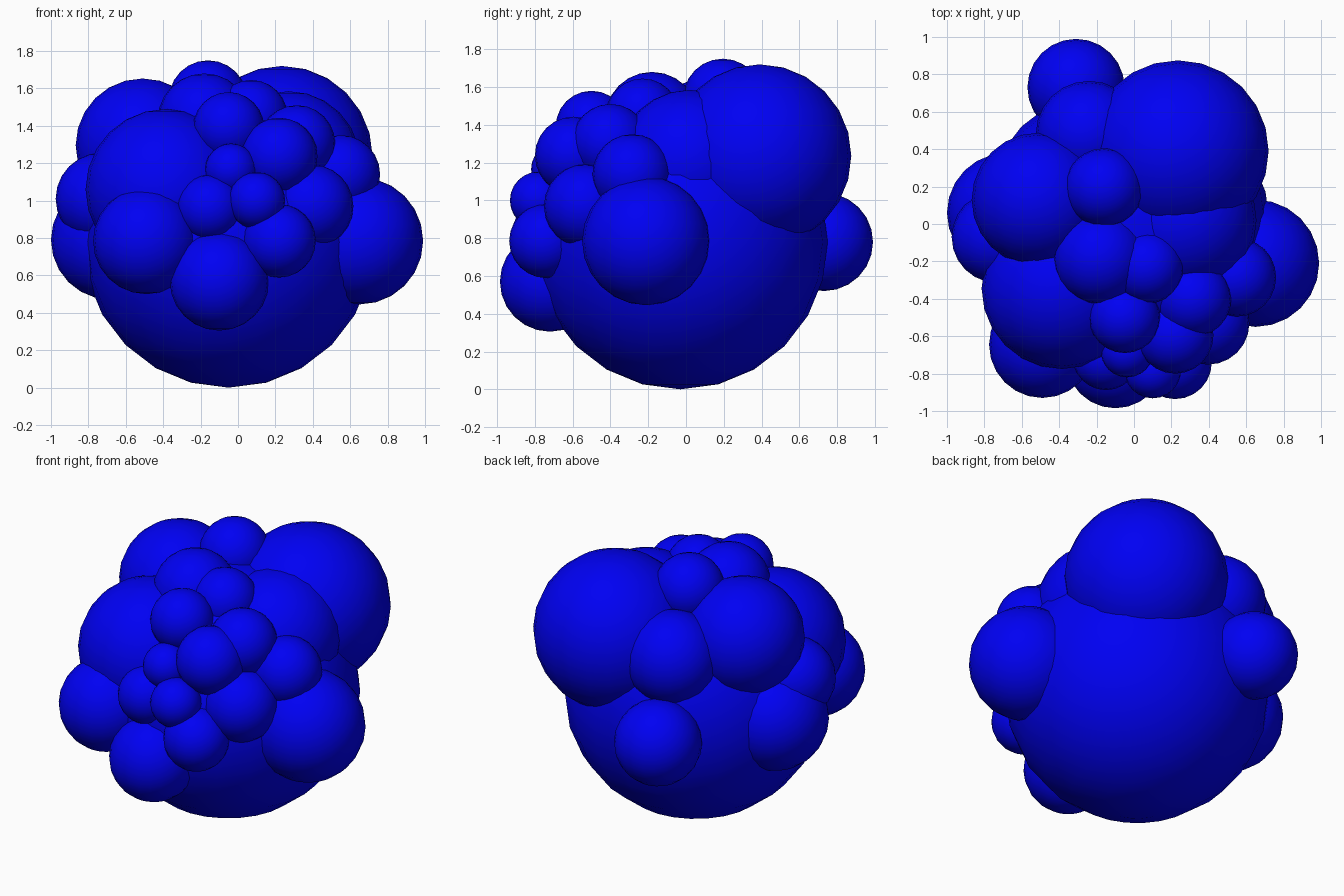
import bpy

blue = bpy.data.materials.new("blue")
blue.diffuse_color = (0.0, 0.0, 0.9, 1)


def ball(name, x, y, z, r):
    """Smooth low-resolution sphere."""
    bpy.ops.mesh.primitive_uv_sphere_add(segments=24, ring_count=12, radius=r, location=(x, y, z))
    ob = bpy.context.object
    ob.name = name
    ob.data.materials.append(blue)
    bpy.ops.object.shade_smooth()


# Central body
ball("core_ball", -0.05, -0.03, 0.78, 0.78)

# Large lobes around the upper body
ball("back_right_lobe", 0.235, 0.39, 1.235, 0.485)
ball("upper_left_lobe", -0.51, 0.13, 1.295, 0.358)
ball("front_left_lobe", -0.385, -0.345, 1.06, 0.43)
ball("upper_right_lobe", 0.27, 0.02, 1.2, 0.385)

# Lobes around the middle
ball("right_lobe", 0.65, -0.21, 0.785, 0.34)
ball("left_lobe", -0.68, 0.06, 0.79, 0.32)
ball("left_upper_lobe", -0.73, -0.07, 1.01, 0.245)
ball("back_lobe", -0.31, 0.73, 0.78, 0.26)
ball("back_left_lobe", -0.24, 0.48, 1.22, 0.285)
ball("front_left_low_lobe", -0.49, -0.645, 0.785, 0.285)
ball("front_low_lobe", -0.1, -0.72, 0.57, 0.265)

# Small bubbles on the top and front right
bubbles = [
    (-0.16, 0.195, 1.54, 0.21), (-0.18, -0.18, 1.43, 0.25),
    (0.07, -0.23, 1.45, 0.195), (-0.05, -0.5, 1.39, 0.19),
    (0.22, -0.595, 1.238, 0.205), (0.315, -0.4, 1.305, 0.205),
    (0.55, -0.285, 1.14, 0.21), (0.395, -0.53, 0.97, 0.222),
    (0.22, -0.74, 0.785, 0.196), (0.1, -0.78, 1.0, 0.152),
    (-0.15, -0.71, 0.96, 0.178), (-0.037, -0.68, 1.165, 0.14),
]
for i, b in enumerate(bubbles):
    ball(f"bubble_{i + 1}", *b)
